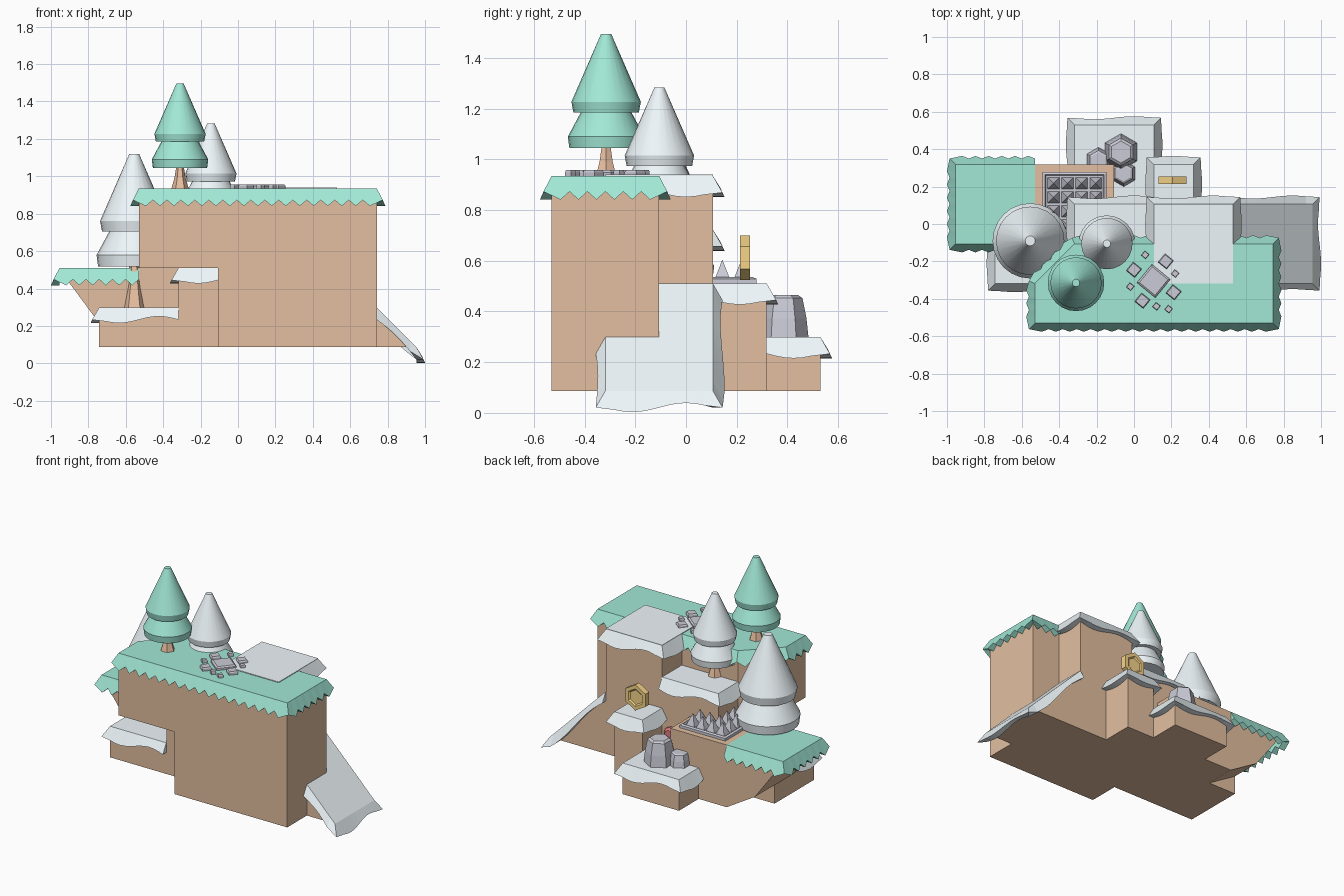
import bpy, bmesh, math
from mathutils import Vector

if "Cube" in bpy.data.objects:
    bpy.data.objects.remove(bpy.data.objects["Cube"])

A, Z0 = 0.212, 0.087            # tile size and height of the lowest level


def material(name, rgb):
    m = bpy.data.materials.new(name)
    m.diffuse_color = (*rgb, 1)
    m.use_nodes = True
    m.node_tree.nodes["Principled BSDF"].inputs["Base Color"].default_value = m.diffuse_color
    return m


GRASS = material("grass", (0.36, 0.81, 0.67))
SNOW = material("snow", (0.86, 0.93, 0.96))
EARTH = material("earth", (0.76, 0.52, 0.35))
BARK = material("bark", (0.83, 0.53, 0.36))
STONE = material("stone", (0.60, 0.60, 0.68))
GOLD = material("gold", (0.92, 0.66, 0.25))
RED = material("red", (0.75, 0.2, 0.22))


def level(k):
    return Z0 + k * A


def finish(name, bm, mat):
    bmesh.ops.recalc_face_normals(bm, faces=bm.faces)
    me = bpy.data.meshes.new(name)
    bm.to_mesh(me)
    bm.free()
    me.materials.append(mat)
    ob = bpy.data.objects.new(name, me)
    bpy.context.collection.objects.link(ob)
    return ob


def extrude(name, pts, vec, mat):
    bm = bmesh.new()
    f = bm.faces.new([bm.verts.new(p) for p in pts])
    r = bmesh.ops.extrude_face_region(bm, geom=[f], use_keep_orig=True)
    bmesh.ops.translate(bm, vec=vec, verts=[v for v in r["geom"] if isinstance(v, bmesh.types.BMVert)])
    return finish(name, bm, mat)


def rect(x0, x1, y0, y1):
    return [(x0, y0), (x1, y0), (x1, y1), (x0, y1)]


def block(name, poly, k0, k1, trim=0.01):
    z0, z1 = level(k0), level(k1) - trim
    extrude(name, [(x * A, y * A, z0) for x, y in poly], (0, 0, z1 - z0), EARTH)


def slab(name, poly, k, mat, lift=0.0):
    extrude(name, [(x * A, y * A, level(k) - 0.012) for x, y in poly], (0, 0, 0.012 + lift), mat)


def skirt(name, path, mat):
    """Hanging wedge along a path of (x, y, level); outside lies right of travel."""
    P = [Vector((x * A, y * A, level(k))) for x, y, k in path]
    norms = []
    for a, b in zip(P, P[1:]):
        d = (b - a).to_2d().normalized()
        norms.append(Vector((d.y, -d.x, 0)))
    offs = [norms[0]] + [(m + n) / (1 + m.dot(n)) for m, n in zip(norms, norms[1:])] + [norms[-1]]
    bm, rows = bmesh.new(), []
    for i, (a, b) in enumerate(zip(P, P[1:])):
        L = (b - a).to_2d().length
        n = 2 * max(1, round(L / 0.077)) if mat == GRASS else max(6, round(L / 0.035))
        for j in range(n + (i == len(norms) - 1)):
            t = j / n
            if mat == GRASS:
                out, drop = (0.046, 0.094) if j % 2 else (0.032, 0.062)
            else:
                w = math.sin(math.pi * round(L / A) * t)
                out, drop = 0.038 + 0.008 * w, 0.066 + 0.018 * w
            o = offs[i] if j == 0 else offs[i + 1] if j == n else norms[i]
            p = a.lerp(b, t)
            down = Vector((0, 0, -drop))
            rows.append([bm.verts.new(q) for q in (p, p + o * out + down, p + down)])
    for r, s in zip(rows, rows[1:]):
        for k in range(3):
            bm.faces.new((r[k], s[k], s[(k + 1) % 3], r[(k + 1) % 3]))
    bm.faces.new(rows[0])
    bm.faces.new(rows[-1])
    finish(name, bm, mat)


def flat_skirt(name, path, k, mat):
    skirt(name, [(x, y, k) for x, y in path], mat)


def lathe(name, profile, n, loc, mat, phase=0.0, smooth=False):
    bm = bmesh.new()
    rings = [[bm.verts.new((r * math.cos(phase + math.tau * i / n), r * math.sin(phase + math.tau * i / n), z))
              for i in range(n)] for r, z in profile]
    for a, b in zip(rings, rings[1:]):
        for i in range(n):
            bm.faces.new((a[i], a[(i + 1) % n], b[(i + 1) % n], b[i]))
    bm.faces.new(rings[0])
    bm.faces.new(rings[-1])
    ob = finish(name, bm, mat)
    ob.location = loc
    if smooth:
        bpy.context.view_layer.objects.active = ob
        ob.select_set(True)
        bpy.ops.object.shade_smooth_by_angle(angle=math.radians(30))
        ob.select_set(False)
    return ob


# Earth blocks
chamfered = [(-2.5, -2.5), (-0.5, -2.5), (-0.5, -0.5), (-1.5, -0.5), (-2.5, -1.5)]
block("main_cliff", rect(-0.5, 3.5, -2.5, -0.5), 0, 4)
block("cliff_overhang", chamfered, 2, 4)
block("upper_back_cliff", rect(0.5, 2.5, -0.5, 0.5), 0, 4)
block("tree_ledge", rect(-1.5, 0.5, -0.5, 0.5), 0, 3)
block("trap_block", rect(-2.5, -0.5, -0.5, 1.5), 0, 2, 0)
block("front_left_step", rect(-3.5, -1.5, -1.5, 0.5), 0, 1)
block("inner_step", rect(-1.5, -0.5, -1.5, -0.5), 0, 2)
block("back_step", rect(-1.5, 0.5, 0.5, 2.5), 0, 1)
block("coin_block", rect(0.5, 1.5, 0.5, 1.5), 0, 2)
extrude("left_overhang", [(x * A, -0.5 * A, level(k) - d) for x, k, d in
        ((-2.5, 0, 0), (-2.5, 2, 0.01), (-4.5, 2, 0.01), (-3.5, 0.6, 0))], (0, 2 * A, 0), EARTH)
extrude("slope_earth", [(x * A, -1.5 * A, level(k) - d) for x, k, d in
        ((2.5, 0, 0), (4.45, 0, 0), (2.5, 2, 0.01))], (0, 2 * A, 0), EARTH)

# Ground covers
slab("main_grass", rect(-0.5, 3.5, -2.5, -0.5), 4, GRASS)
slab("overhang_grass", chamfered, 4, GRASS)
slab("left_grass", rect(-4.5, -2.5, -0.5, 1.5), 2, GRASS)
slab("top_snow", rect(0.5, 2.5, -1.5, 0.5), 4, SNOW, 0.005)
slab("ledge_snow", rect(-1.5, 0.5, -0.5, 0.5), 3, SNOW)
slab("front_left_snow", rect(-3.5, -1.5, -1.5, -0.5), 1, SNOW)
slab("inner_snow", rect(-1.5, -0.5, -1.5, -0.5), 2, SNOW)
slab("back_snow", rect(-1.5, 0.5, 0.5, 2.5), 1, SNOW)
slab("coin_snow", rect(0.5, 1.5, 0.5, 1.5), 2, SNOW)
extrude("slope_snow", [(x * A, -1.5 * A, level(k) - d) for x, k, d in
        ((2.5, 2, 0), (4.5, 0, 0), (4.5, 0, 0.014), (2.5, 2, 0.014))], (0, 2 * A, 0), SNOW)

# Hanging edges of grass and snow
flat_skirt("main_grass_edge", [(0.5, -0.5), (-1.5, -0.5), (-2.5, -1.5), (-2.5, -2.5), (3.5, -2.5),
                               (3.5, -0.5), (2.5, -0.5)], 4, GRASS)
flat_skirt("left_grass_edge", [(-2.5, 1.5), (-4.5, 1.5), (-4.5, -0.5), (-2.5, -0.5)], 2, GRASS)
flat_skirt("top_snow_edge", [(2.5, -0.5), (2.5, 0.5), (0.5, 0.5), (0.5, -0.5)], 4, SNOW)
flat_skirt("ledge_snow_edge", [(0.5, 0.5), (-1.5, 0.5), (-1.5, -0.5)], 3, SNOW)
flat_skirt("coin_snow_edge", [(1.5, 0.5), (1.5, 1.5), (0.5, 1.5), (0.5, 0.5)], 2, SNOW)
flat_skirt("back_snow_edge", [(0.5, 1.5), (0.5, 2.5), (-1.5, 2.5), (-1.5, 1.5)], 1, SNOW)
flat_skirt("front_left_snow_edge", [(-3.5, -0.5), (-3.5, -1.5), (-1.5, -1.5)], 1, SNOW)
flat_skirt("inner_snow_edge", [(-1.5, -0.5), (-1.5, -1.5), (-0.5, -1.5)], 2, SNOW)
skirt("slope_snow_edge", [(2.5, -1.5, 2), (4.5, -1.5, 0), (4.5, 0.5, 0), (2.5, 0.5, 2)], SNOW)


# Trees
def tree(name, x, y, z, trunk, s, mat):
    lathe(name + "_trunk", [(0.046 * s, 0), (0.03 * s, trunk * 0.5), (0.018 * s, trunk + 0.02)], 6, (x, y, z), BARK)
    shape = [(0.015, 0), (0.145, 0), (0.151, 0.045), (0.1, 0.14), (0.129, 0.14), (0.137, 0.182), (0.02, 0.45)]
    lathe(name + "_foliage", [(r * s, h * s) for r, h in shape], 24, (x, y, z + trunk), mat, smooth=True)


tree("green_tree", -0.31, -0.315, level(4), 0.11, 1.0, GRASS)
tree("snowy_tree", -0.145, -0.105, level(3), 0.11, 1.0, SNOW)
tree("tall_snowy_tree", -0.555, -0.09, level(1), 0.22, 1.333, SNOW)

# Spike trap: framed plate with a grid of spikes
cx, cy, tz, q = -1.5 * A, 0.5 * A, level(2), math.pi / 4
R2 = math.sqrt(2)
lathe("trap_plate", [(0.172 * R2, 0), (0.172 * R2, 0.018), (0.158 * R2, 0.024), (0.152 * R2, 0.014)],
      4, (cx, cy, tz), STONE, q)
for i in range(4):
    for j in range(4):
        lathe("spike", [(0.031 * R2, 0), (0.001, 0.078)], 4,
              (cx + (i - 1.5) * 0.075, cy + (j - 1.5) * 0.075, tz + 0.014), STONE, q)

# Coin standing on its tile
coin = lathe("coin", [(0.05, -0.012), (0.06, -0.02), (0.087, -0.02), (0.087, 0.02), (0.06, 0.02), (0.05, 0.012)],
             6, (0.205, 0.233, 0.612), GOLD, math.pi / 2)
coin.rotation_euler.x = math.pi / 2

# Red button under the ledge
button = lathe("button", [(0.045, 0), (0.045, 0.02), (0.03, 0.032)], 8, (0.035, 0.106, 0.36), RED)
button.rotation_euler.x = -math.pi / 2

# Boulders on the back step
for x, y, r, h in ((-0.07, 0.385, 0.098, 0.165), (-0.19, 0.34, 0.07, 0.085), (-0.055, 0.27, 0.07, 0.085)):
    lathe("boulder", [(r, 0), (r * 0.92, h * 0.45), (r * 0.76, h * 0.93), (r * 0.6, h)], 6,
          (x, y, level(1)), STONE, math.pi / 6)

# Flat stones around a larger one
for x, y, r in ((0.105, -0.305, 0.09), (0.17, -0.2, 0.042), (0.22, -0.265, 0.022), (0.0, -0.245, 0.042),
                (0.06, -0.165, 0.022), (-0.02, -0.335, 0.022), (0.045, -0.41, 0.042), (0.12, -0.44, 0.022),
                (0.185, -0.455, 0.022), (0.212, -0.365, 0.042)):
    lathe("flat_stone", [(r, 0), (r, 0.014), (r * 0.85, 0.022)], 4, (x, y, level(4)), STONE, 0.1)
